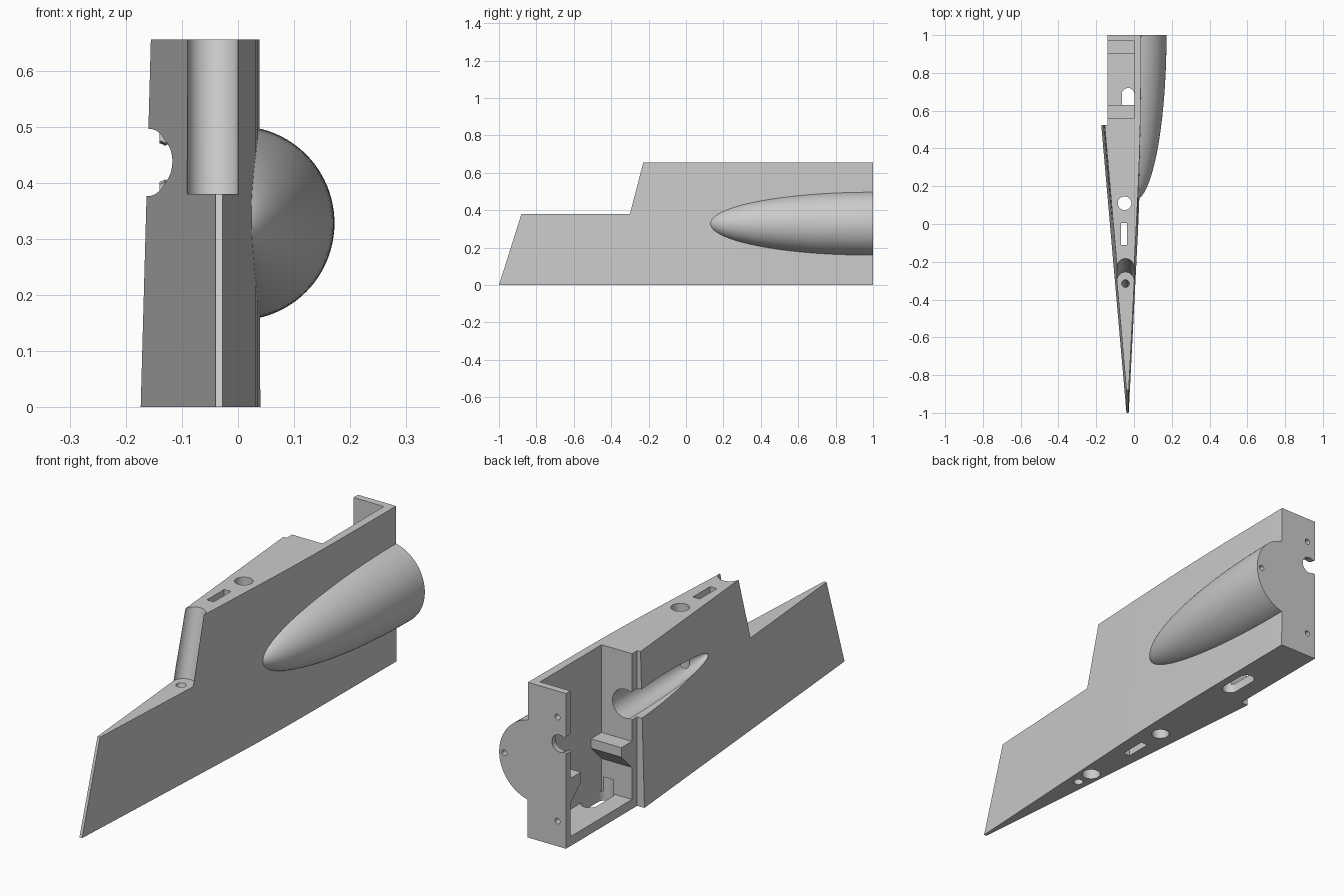
import bpy, bmesh, math
from mathutils import Vector

cube = bpy.data.objects.get("Cube")
if cube:
    bpy.data.objects.remove(cube, do_unlink=True)

SWEEP = 0.316   # backward lean of the leading edge
LEAN = 0.26     # backward lean of the step and its groove
TOP = 0.655
STEP = 0.38

mat = bpy.data.materials.new("plain grey")
mat.use_nodes = True
grey = (0.6, 0.6, 0.6, 1)
mat.diffuse_color = grey
mat.node_tree.nodes["Principled BSDF"].inputs["Base Color"].default_value = grey


def to_object(name, bm):
    bmesh.ops.recalc_face_normals(bm, faces=bm.faces)
    mesh = bpy.data.meshes.new(name)
    bm.to_mesh(mesh)
    bm.free()
    mesh.materials.append(mat)
    obj = bpy.data.objects.new(name, mesh)
    bpy.context.collection.objects.link(obj)
    return obj


def solid(name, ring, vec):
    """Sweep a closed ring of points along a vector."""
    bm = bmesh.new()
    face = bm.faces.new([bm.verts.new(p) for p in ring])
    out = bmesh.ops.extrude_face_region(bm, geom=[face])
    moved = [g for g in out["geom"] if isinstance(g, bmesh.types.BMVert)]
    bmesh.ops.translate(bm, verts=moved, vec=vec)
    return to_object(name, bm)


def plan(name, pts, z0, z1, lean=0):
    return solid(name, [(x, y, z0) for x, y in pts], (0, lean * (z1 - z0), z1 - z0))


def side(name, pts, x0, x1):
    return solid(name, [(x0, y, z) for y, z in pts], (x1 - x0, 0, 0))


def box(name, x0, x1, y0, y1, z0, z1):
    return plan(name, [(x0, y0), (x1, y0), (x1, y1), (x0, y1)], z0, z1)


def oval(cx, cy, r, half=0, n=48):
    """Circle, or a slot with round ends when half is above zero."""
    pts = []
    for i in range(n):
        a = 2 * math.pi * (i + 0.5) / n
        s = math.sin(a)
        pts.append((cx + r * math.cos(a), cy + r * s + math.copysign(half, s)))
    return pts


def ellipsoid(name, centre, radii, keep_half=False):
    bm = bmesh.new()
    bmesh.ops.create_uvsphere(bm, u_segments=96, v_segments=64, radius=1)
    for v in bm.verts:
        x, y, z = v.co      # poles point along y
        v.co = Vector((x * radii[0], z * radii[1], -y * radii[2])) + Vector(centre)
    if keep_half:
        for no in ((-1, 0, 0), (0, 1, 0)):
            co = Vector((0.002, 1.0, 0))
            geom = bm.verts[:] + bm.edges[:] + bm.faces[:]
            cut = bmesh.ops.bisect_plane(bm, geom=geom, plane_co=co, plane_no=no,
                                         clear_outer=True)
            rim = [g for g in cut["geom_cut"] if isinstance(g, bmesh.types.BMEdge)]
            bmesh.ops.holes_fill(bm, edges=rim)
    return to_object(name, bm)


def combine(target, tool, operation="DIFFERENCE"):
    tool.hide_render = True
    mod = target.modifiers.new(tool.name, "BOOLEAN")
    mod.operation = operation
    mod.solver = "EXACT"
    mod.object = tool
    bpy.context.view_layer.objects.active = target
    bpy.ops.object.modifier_apply(modifier=mod.name)
    bpy.data.objects.remove(tool, do_unlink=True)


# Swept wedge body
right_edge = [(-0.028, -1), (0.02, -0.06), (0.027, 0.1), (0.032, 0.26), (0.035, 0.42), (0.043, 1.4)]
left_edge = [(-0.25, 1.4), (-0.04, -1)]
body = plan("fin_body", right_edge + left_edge, 0, TOP, SWEEP)

# Trim the back, the left of the equipment bay and the front step
combine(body, box("back_trim", -1, 1, 1, 3, -1, 2))
combine(body, box("bay_trim", -1, -0.14, 0.525, 2, -1, 2))
high = 0.9
combine(body, side("step_trim", [(-1.5, STEP), (-0.3, STEP),
                                 (-0.3 + LEAN * (high - STEP), high), (-1.5, high)], -1, 1))

# Bullet-shaped side fairing
combine(body, ellipsoid("fairing", (0, 1, 0.328), (0.172, 0.877, 0.173), True), "UNION")

# Leaning round groove and the narrow hole under it
combine(body, plan("groove", oval(-0.045, -0.3, 0.0455), STEP, high, LEAN))
low = -0.1
combine(body, plan("pin_hole", oval(-0.045, -0.315 - LEAN * (STEP - low), 0.02),
                   low, STEP + 0.1, LEAN))
combine(body, plan("blind_hole", oval(-0.045, -0.33, 0.038), low, 0.1))

# Upright hole and slot through the body
combine(body, plan("round_hole", oval(-0.05, 0.11, 0.036), low, 1))
combine(body, box("cable_slot", -0.068, -0.036, -0.11, 0.005, low, 1))

# Open equipment bay and its floor slot
combine(body, box("bay", -1, 0.002, 0.56, 0.97, 0.04, 2))
combine(body, plan("floor_slot", oval(-0.031, 0.635, 0.033, 0.052), low, 0.1))

# Tapered recess opening through the left face
for cx in (-0.11, -0.15, -0.19):
    combine(body, ellipsoid("recess", (cx, 0.56, 0.436), (0.061, 0.545, 0.061)))

# Screw holes in the back
for x, z in ((-0.1, 0.106), (-0.1, 0.545), (0.148, 0.328)):
    ring = [(px, 0.92, pz) for px, pz in oval(x, z, 0.012, n=24)]
    combine(body, solid("screw_hole", ring, (0, 0.2, 0)))

# Two sloped brackets inside the bay
for wall, lip in ((0.555, 0.63), (0.975, 0.9)):
    profile = [(wall, 0.285), (lip, 0.285), (lip, 0.245), (wall, 0.17)]
    combine(body, side("bracket", profile, -0.139, 0.006), "UNION")

bpy.ops.object.select_all(action="DESELECT")
body.select_set(True)
bpy.context.view_layer.objects.active = body
bpy.ops.object.shade_smooth_by_angle(angle=math.radians(25))
